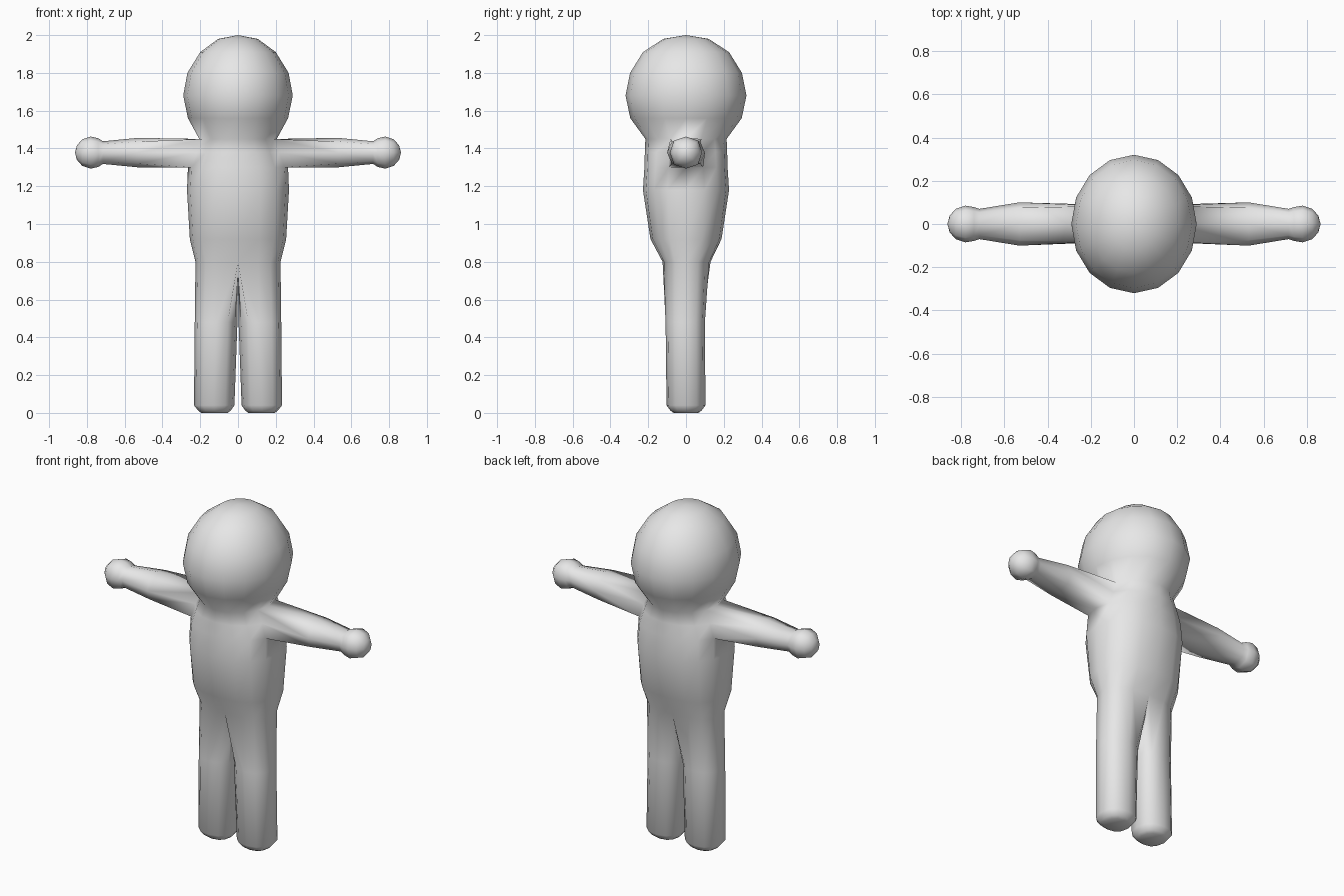
import bpy, bmesh, math

if "Cube" in bpy.data.objects:
    bpy.data.objects.remove(bpy.data.objects["Cube"], do_unlink=True)

grey = bpy.data.materials.new("plain grey")
grey.use_nodes = True
grey.diffuse_color = (0.8, 0.8, 0.8, 1)
grey.node_tree.nodes["Principled BSDF"].inputs["Base Color"].default_value = (0.8, 0.8, 0.8, 1)

bm = bmesh.new()


def oval(a, rx, ry, n):
    """Point on a slightly squared oval at angle a."""
    c, s = math.cos(a), math.sin(a)
    return (math.copysign(rx * abs(c) ** (2 / n), c),
            math.copysign(ry * abs(s) ** (2 / n), s))


def bridge(r0, r1, skip=()):
    """Join two closed rings of equal length with quads."""
    for i in range(len(r0)):
        j = (i + 1) % len(r0)
        if i not in skip:
            bm.faces.new((r0[i], r0[j], r1[j], r1[i]))


def fan(ring, tip):
    v = bm.verts.new(tip)
    for i in range(len(ring)):
        bm.faces.new((ring[i], ring[(i + 1) % len(ring)], v))


# Torso and head: z, half width, half depth, y shift, squareness
SIDES = 16
sections = [
    (0.80, 0.225, 0.127, 0.003, 2.6), (0.92, 0.255, 0.188, 0, 2.4),
    (1.18, 0.270, 0.228, 0, 2.3), (1.30, 0.265, 0.220, 0, 2.2),
    (1.38, 0.235, 0.218, 0, 2.1), (1.45, 0.205, 0.215, 0, 2.0),
    (1.56, 0.265, 0.295, 0, 2), (1.68, 0.290, 0.320, 0, 2),
    (1.80, 0.268, 0.296, 0, 2), (1.91, 0.200, 0.228, 0, 2),
    (1.98, 0.105, 0.120, 0, 2)]
body = []
for z, rx, ry, cy, n in sections:
    ring = []
    for i in range(SIDES):
        x, y = oval(2 * math.pi * i / SIDES, rx, ry, n)
        ring.append(bm.verts.new((x, y + cy, z)))
    body.append(ring)
for k in range(len(body) - 1):
    # Leave two openings for the arms
    bridge(body[k], body[k + 1], skip=(0, 15, 7, 8) if k in (3, 4) else ())
fan(body[-1], (0, 0, 2.0))

# Arms and hands: x, half depth, half height
arm_sections = [
    (0.53, 0.100, 0.078), (0.715, 0.070, 0.060), (0.74, 0.078, 0.076),
    (0.78, 0.085, 0.085), (0.825, 0.070, 0.070), (0.853, 0.038, 0.038)]
grid = [(-1, -1), (0, -1), (1, -1), (1, 0), (1, 1), (0, 1), (-1, 1), (-1, 0)]
for side in (1, -1):
    mid = 0 if side > 0 else SIDES // 2
    prev = [body[4 + v][(mid + side * u) % SIDES] for u, v in grid]
    for x, ry, rz in arm_sections:
        ring = []
        for u, v in grid:
            f = 0.75 if u and v else 1
            ring.append(bm.verts.new((side * x, u * f * ry, 1.378 + v * f * rz)))
        bridge(prev, ring)
        prev = ring
    fan(prev, (side * 0.863, 0, 1.378))

# Crotch seam shared by both legs, from back to front
seam = [bm.verts.new((0, y, 0.735)) for y in (0.06, 0, -0.06)]

# Legs: z, centre x, half width, half depth, y shift
leg_sections = [
    (0.48, 0.116, 0.113, 0.104, -0.004), (0.04, 0.126, 0.107, 0.103, 0),
    (0.012, 0.125, 0.086, 0.082, 0), (0.0, 0.124, 0.070, 0.066, 0)]
for side in (1, -1):
    mid = 0 if side > 0 else SIDES // 2
    prev = [body[0][(mid + side * k) % SIDES] for k in range(-4, 5)] + seam
    for z, cx, rx, ry, cy in leg_sections:
        ring = []
        for k in range(-4, 8):
            x, y = oval(math.radians(30 * k), rx, ry, 2.3)
            ring.append(bm.verts.new((side * (cx + x), y + cy, z)))
        bridge(prev, ring)
        prev = ring
    bm.faces.new(prev)

bmesh.ops.recalc_face_normals(bm, faces=bm.faces)
for f in bm.faces:
    f.smooth = True

mesh = bpy.data.meshes.new("figure_body")
bm.to_mesh(mesh)
bm.free()
mesh.materials.append(grey)
figure = bpy.data.objects.new("figure_body", mesh)
bpy.context.collection.objects.link(figure)
